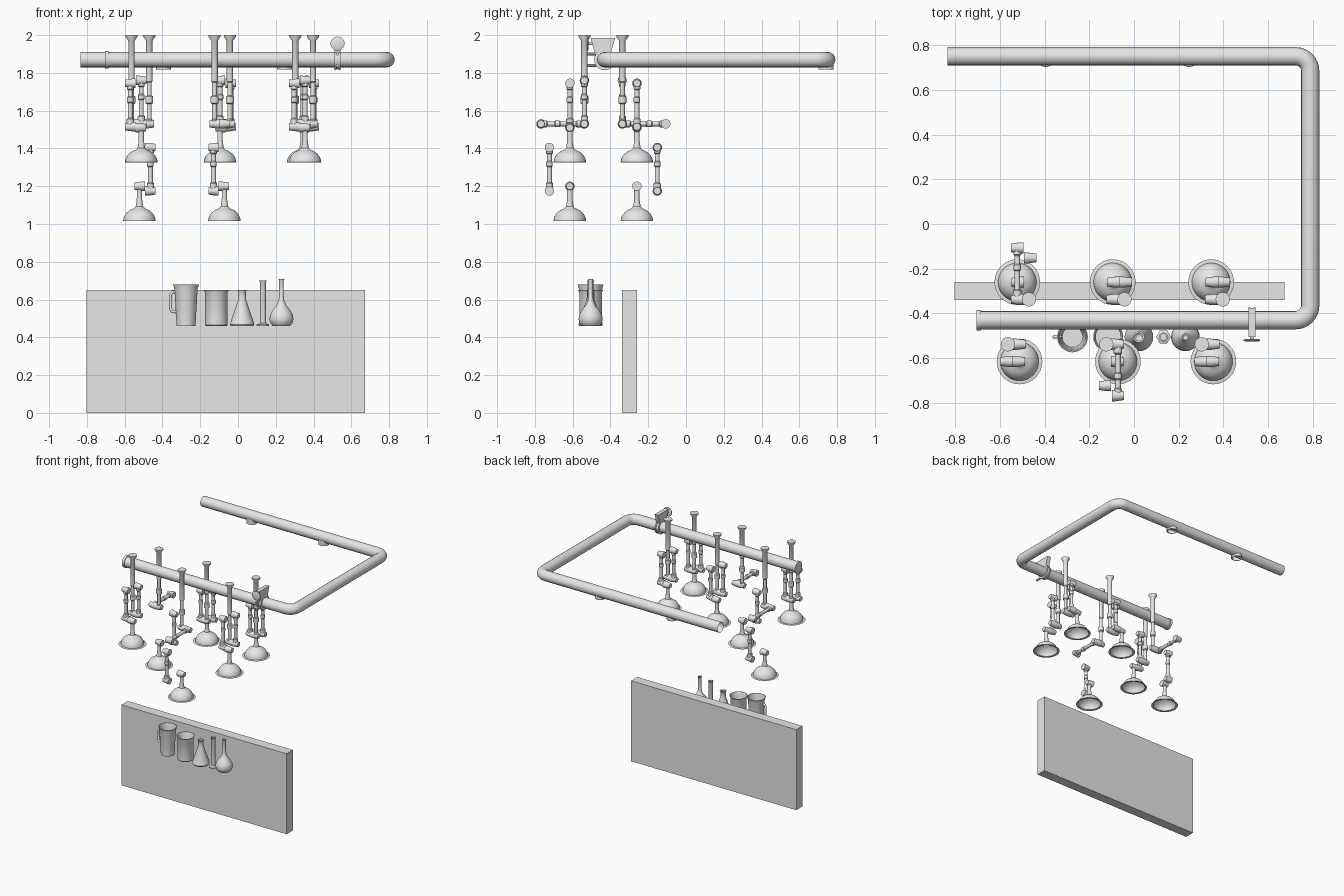
import bpy, bmesh, math
from mathutils import Vector

if "Cube" in bpy.data.objects:
    bpy.data.objects.remove(bpy.data.objects["Cube"])

grey = bpy.data.materials.new("light_grey")
grey.use_nodes = True
grey.diffuse_color = (0.8, 0.8, 0.8, 1)
grey.node_tree.nodes["Principled BSDF"].inputs["Base Color"].default_value = grey.diffuse_color


def finish(name, bm):
    bmesh.ops.recalc_face_normals(bm, faces=bm.faces[:])
    mesh = bpy.data.meshes.new(name)
    bm.to_mesh(mesh)
    bm.free()
    mesh.shade_smooth()
    mesh.set_sharp_from_angle(angle=math.radians(35))
    mesh.materials.append(grey)
    obj = bpy.data.objects.new(name, mesh)
    bpy.context.collection.objects.link(obj)
    return obj


def lathe(name, profile, loc, axis=(0, 0, 1), sides=24):
    """Spin (radius, height) points about an axis starting at loc."""
    turn = Vector((0, 0, 1)).rotation_difference(Vector(axis).normalized())
    bm = bmesh.new()
    rings = []
    for r, h in profile:
        if r == 0:
            rings.append([bm.verts.new(Vector(loc) + turn @ Vector((0, 0, h)))] * sides)
            continue
        ring = []
        for i in range(sides):
            a = math.tau * i / sides
            p = Vector((r * math.cos(a), r * math.sin(a), h))
            ring.append(bm.verts.new(Vector(loc) + turn @ p))
        rings.append(ring)
    for a, b in zip(rings, rings[1:]):
        for i in range(sides):
            j = (i + 1) % sides
            corners = dict.fromkeys([a[i], a[j], b[j], b[i]])
            bm.faces.new(list(corners))
    return finish(name, bm)


def box(name, low, high, taper=1.0):
    """Box between two corners; taper shrinks the bottom in y."""
    low, high = Vector(low), Vector(high)
    bm = bmesh.new()
    bmesh.ops.create_cube(bm, size=1)
    for v in bm.verts:
        if v.co.z < 0:
            v.co.y *= taper
        v.co = (low + high) / 2 + v.co * (high - low)
    return finish(name, bm)


def pipe(name, points, radius, caps=False):
    curve = bpy.data.curves.new(name, "CURVE")
    curve.dimensions = "3D"
    curve.bevel_depth = radius
    curve.bevel_resolution = 6
    curve.use_fill_caps = caps
    spline = curve.splines.new("POLY")
    spline.points.add(len(points) - 1)
    for target, p in zip(spline.points, points):
        target.co = (*p, 1)
    spline.use_smooth = True
    curve.materials.append(grey)
    obj = bpy.data.objects.new(name, curve)
    bpy.context.collection.objects.link(obj)


def bend(cx, cy, z, r, start, steps=8):
    angles = [start + math.pi / 2 * i / steps for i in range(steps + 1)]
    return [(cx + r * math.cos(a), cy + r * math.sin(a), z) for a in angles]


# Overhead duct: a U shaped run with two rounded corners
DUCT_Z, DUCT_R, BEND = 1.87, 0.041, 0.065
RIGHT, FRONT, BACK = 0.788, -0.43, 0.75
path = [(-0.70, FRONT, DUCT_Z)]
path += bend(RIGHT - BEND, FRONT + BEND, DUCT_Z, BEND, -math.pi / 2)
path += bend(RIGHT - BEND, BACK - BEND, DUCT_Z, BEND, 0)
path += [(-0.835, BACK, DUCT_Z)]
pipe("main_duct", path, DUCT_R)
lathe("duct_end_cap", [(0, 0), (0.046, 0), (0.046, 0.02), (0.041, 0.02)],
      (-0.705, FRONT, DUCT_Z), (1, 0, 0))
for x in (-0.395, 0.247):
    lathe("duct_outlet", [(0.035, 0.04), (0.035, 0), (0.04, 0), (0.04, 0.04)],
          (x, 0.742, 1.817))

# Damper valve clamped round the duct, with gearbox and hand wheel
VALVE_X = 0.527
lathe("valve_clamp", [(0.04, -0.016), (0.056, -0.016), (0.056, -0.006), (0.05, -0.006),
                      (0.05, 0.006), (0.056, 0.006), (0.056, 0.016), (0.04, 0.016)],
      (VALVE_X, FRONT, DUCT_Z), (1, 0, 0))
box("valve_gearbox", (VALVE_X - 0.016, -0.505, 1.905), (VALVE_X + 0.016, -0.375, 1.985), 0.65)
lathe("valve_stem", [(0.008, 0), (0.008, 0.04)], (VALVE_X, -0.525, 1.955), (0, 1, 0))
lathe("valve_wheel", [(0, 0), (0.03, 0), (0.037, 0.003), (0.037, 0.007), (0.03, 0.01), (0, 0.01)],
      (VALVE_X, -0.525, 1.955), (0, 1, 0))
for z in (1.84, 1.90):
    lathe("clamp_bolt", [(0, 0), (0.008, 0), (0.008, 0.05), (0, 0.05)],
          (VALVE_X, -0.525, z), (0, 1, 0), 8)


# Jointed extraction arms, each with a domed hood
PIVOT = [(0, 0), (0.019, 0), (0.025, 0.04), (0.025, 0.055), (0, 0.055)]
ARM_LEN = 0.23
ARM = [(0.019, 0), (0.019, 0.04), (0.013, 0.045), (0.013, ARM_LEN * 0.55),
       (0.017, ARM_LEN * 0.57), (0.017, ARM_LEN * 0.67), (0.013, ARM_LEN * 0.69),
       (0.013, ARM_LEN - 0.035), (0.018, ARM_LEN - 0.03), (0.018, ARM_LEN)]
HOOD = [(0.102, 0), (0.086, 0.002)]
HOOD += [(0.086 * math.cos(a), 0.072 * math.sin(a))
         for a in (math.radians(d) for d in range(10, 71, 10))]
HOOD += [(0.02, 0.077), (0.016, 0.10), (0.014, 0.12), (0.014, 0.185)]
POST = [(0, 0), (0.018, 0), (0.018, 0.02), (0.013, 0.025), (0.013, 0.105), (0.021, 0.11),
        (0.021, 0.145), (0.013, 0.15), (0.013, 0.22), (0.017, 0.225), (0.017, 0.44),
        (0.032, 0.462), (0.032, 0.47), (0, 0.47)]


def extractor(x, y, side, extended):
    def at(lx, ly, z):
        return (x + side * lx, y + side * ly, z)
    near = -0.077
    lathe("ceiling_post", POST, at(0.052, near, 1.53), sides=20)
    lathe("post_pivot", PIVOT, at(0.078, near, 1.53), (-side, 0, 0), 16)

    # Upper arm: folded up beside the post, or swung out level
    direction = (0, side, 0) if extended else (0, 0, 1)
    lathe("upper_arm", ARM, at(0, near, 1.53), direction, 16)
    tip = at(0, near + ARM_LEN, 1.53) if extended else at(0, near, 1.53 + ARM_LEN)
    for end in (at(0, near, 1.53), tip):
        lathe("upper_arm_pivot", PIVOT, Vector(end) - Vector((side * 0.028, 0, 0)),
              (side, 0, 0), 16)

    # Lower arm hangs beside the hood, dropped when swung out
    ly, lz = (0.108, 1.175) if extended else (0, 1.515)
    lathe("lower_arm", ARM, at(0.058, ly, lz), sides=16)
    for z in (lz, lz + ARM_LEN):
        lathe("lower_arm_pivot", PIVOT, at(0.085, ly, z), (-side, 0, 0), 16)

    rim = 1.015 if extended else 1.325
    lathe("extraction_hood", HOOD, at(0, 0, rim), sides=32)
    lathe("hood_pivot", PIVOT, at(-0.025, 0, rim + 0.185), (side, 0, 0), 16)


for x, extended in ((-0.522, True), (-0.095, False), (0.345, False)):
    extractor(x, -0.26, 1, extended)
for x, extended in ((-0.512, False), (-0.072, True), (0.355, False)):
    extractor(x, -0.615, -1, extended)

# Bench slab
box("bench_panel", (-0.803, -0.34, 0), (0.672, -0.26, 0.65))

# Laboratory vessels lined up in front of the panel
VY, VZ = -0.505, 0.46
lathe("measuring_jug", [(0, 0), (0.05, 0), (0.061, 0.195), (0.069, 0.22), (0.064, 0.22),
                        (0.057, 0.195), (0.046, 0.006), (0, 0.006)], (-0.275, VY, VZ), sides=32)
handle = [(-0.325, VY, 0.635), (-0.345, VY, 0.64), (-0.357, VY, 0.625),
          (-0.357, VY, 0.55), (-0.347, VY, 0.535), (-0.322, VY, 0.535)]
pipe("jug_handle", handle, 0.008, True)
lathe("beaker", [(0, 0), (0.055, 0), (0.06, 0.006), (0.06, 0.178), (0.067, 0.19), (0.063, 0.19),
                 (0.056, 0.178), (0.056, 0.006), (0, 0.006)], (-0.115, VY, VZ), sides=32)
lathe("conical_flask", [(0, 0), (0.06, 0), (0.064, 0.008), (0.06, 0.024), (0.021, 0.14),
                        (0.019, 0.18), (0.025, 0.19), (0.017, 0.19), (0.017, 0.14),
                        (0, 0.12)], (0.022, VY, VZ), sides=32)
lathe("cylinder_foot", [(0, 0), (0.033, 0), (0.033, 0.008), (0.016, 0.016)], (0.132, VY, VZ), sides=6)
lathe("measuring_cylinder", [(0.016, 0.01), (0.016, 0.232), (0.02, 0.24), (0.014, 0.24),
                             (0.014, 0.02), (0, 0.02)], (0.132, VY, VZ))
lathe("round_flask", [(0, 0), (0.045, 0), (0.058, 0.014), (0.064, 0.036), (0.06, 0.06),
                      (0.046, 0.085), (0.027, 0.108), (0.015, 0.135), (0.012, 0.16),
                      (0.012, 0.24), (0.016, 0.25), (0.01, 0.25), (0.01, 0.13),
                      (0, 0.12)], (0.23, VY, VZ), sides=32)
